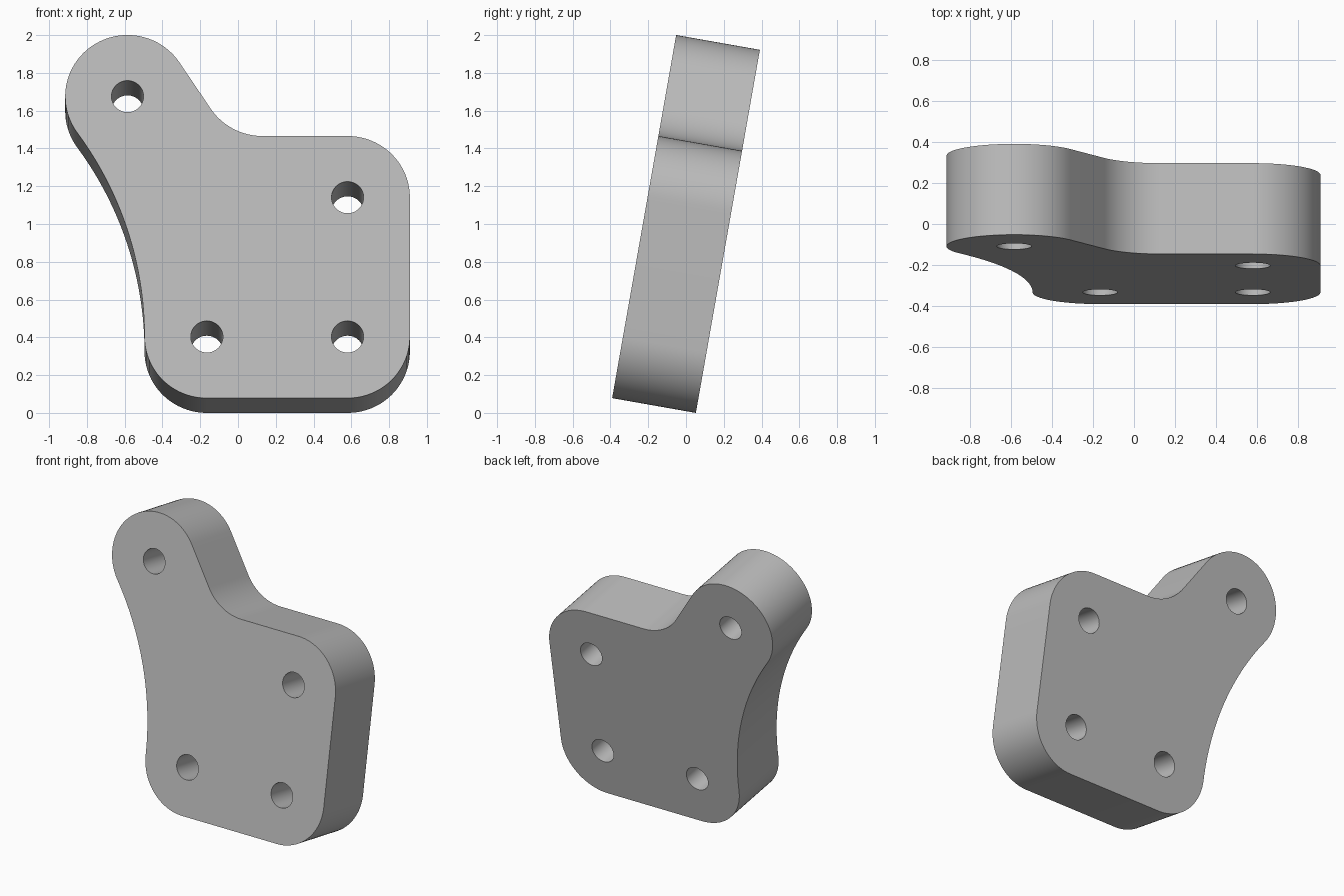
import bpy, bmesh, math
from mathutils import Matrix, Vector

if "Cube" in bpy.data.objects:
    bpy.data.objects.remove(bpy.data.objects["Cube"], do_unlink=True)

THICK, R, HOLE_R = 0.45, 0.33, 0.085
TILT = math.radians(80)

# Hole centres, which are also the centres of the rounded corners
TOP = Vector((-0.585, 1.622))
UPPER = Vector((0.58, 1.079))
LOWER = Vector((0.58, R))
INNER = Vector((-0.165, R))
HOLES = (TOP, UPPER, LOWER, INNER)


def arc(centre, radius, start, end, steps=20):
    """Points on an arc, angles in degrees."""
    angles = [math.radians(start + (end - start) * i / steps) for i in range(steps + 1)]
    return [centre + radius * Vector((math.cos(a), math.sin(a))) for a in angles]


def new_object(name, bm):
    bmesh.ops.recalc_face_normals(bm, faces=bm.faces)
    mesh = bpy.data.meshes.new(name)
    bm.to_mesh(mesh)
    bm.free()
    obj = bpy.data.objects.new(name, mesh)
    bpy.context.collection.objects.link(obj)
    return obj


# Neck fillet: joined to the ear by a straight tangent line
fillet = Vector((0.13, UPPER.y + 2 * R))
gap = fillet - TOP
neck = math.degrees(math.atan2(gap.y, gap.x) + math.acos(2 * R / gap.length))

# Long hollow side: one large arc tangent to the ear and the inner corner
d = TOP - INNER
big = (d.length_squared + 2 * R * d.x) / (-2 * d.x) - R
big = (d.y ** 2 + (d.x + R) ** 2 - R ** 2) / (-2 * d.x)
hollow = Vector((INNER.x - R - big, INNER.y))
to_ear = TOP - hollow
ear = math.degrees(math.atan2(to_ear.y, to_ear.x))

outline = (
    arc(INNER, R, 180, 270)
    + arc(LOWER, R, 270, 360)
    + arc(UPPER, R, 0, 90)
    + arc(fillet, R, 270, 180 + neck)
    + arc(TOP, R, neck, 180 + ear, 40)
    + arc(hollow, big, ear, 0, 32)[1:-1]
)

# Plate: outline extruded backwards
bm = bmesh.new()
face = bm.faces.new([bm.verts.new((p.x, p.y, 0)) for p in outline])
result = bmesh.ops.extrude_face_region(bm, geom=[face])
moved = [v for v in result["geom"] if isinstance(v, bmesh.types.BMVert)]
bmesh.ops.translate(bm, verts=moved, vec=(0, 0, -THICK))
plate = new_object("bracket_plate", bm)

# Bolt holes
bm = bmesh.new()
for h in HOLES:
    bmesh.ops.create_cone(bm, cap_ends=True, segments=48, radius1=HOLE_R, radius2=HOLE_R,
                          depth=2 * THICK, matrix=Matrix.Translation((h.x, h.y, -THICK / 2)))
cutter = new_object("hole_cutter", bm)
cutter.hide_render = True

mod = plate.modifiers.new("bolt_holes", "BOOLEAN")
mod.operation, mod.solver, mod.object = "DIFFERENCE", "EXACT", cutter
bpy.ops.object.select_all(action="DESELECT")
plate.select_set(True)
bpy.context.view_layer.objects.active = plate
bpy.ops.object.modifier_apply(modifier=mod.name)
bpy.data.objects.remove(cutter, do_unlink=True)
bpy.ops.object.shade_smooth_by_angle(angle=math.radians(30))

# Lean the plate back, resting on its lower rear edge
plate.rotation_euler.x = TILT
plate.location = (0, -0.391, THICK * math.cos(TILT))

# Plain grey
grey = bpy.data.materials.new("plain_grey")
grey.use_nodes = True
colour = (0.5, 0.5, 0.5, 1)
grey.diffuse_color = colour
grey.node_tree.nodes["Principled BSDF"].inputs["Base Color"].default_value = colour
plate.data.materials.clear()
plate.data.materials.append(grey)
